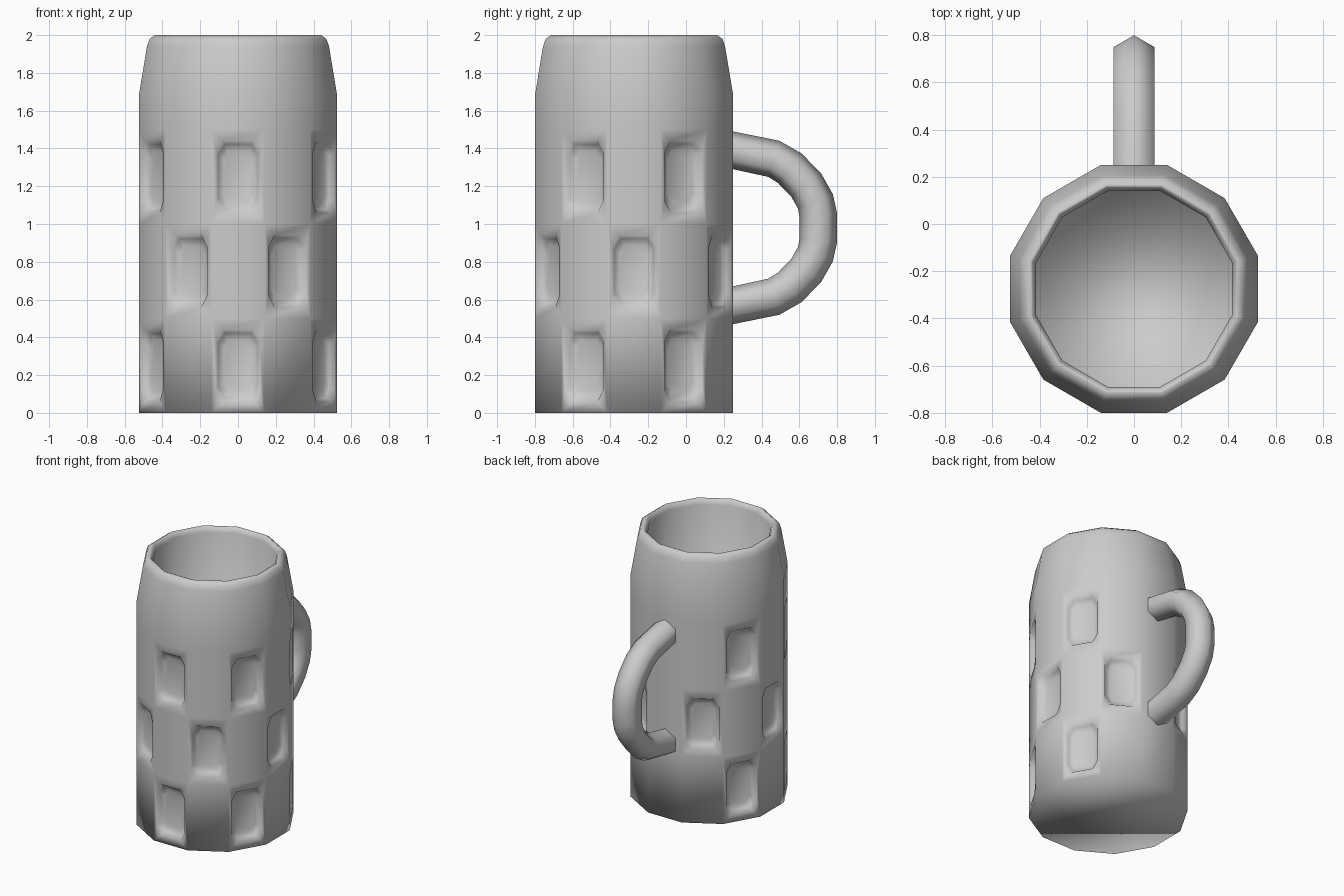
import bpy, bmesh, math
from mathutils import Vector

if "Cube" in bpy.data.objects:
    bpy.data.objects.remove(bpy.data.objects["Cube"])

N = 12
CY = -0.275
K = 1 / math.cos(math.pi / N)


def finish(bm, name):
    bmesh.ops.remove_doubles(bm, verts=bm.verts, dist=1e-5)
    bmesh.ops.recalc_face_normals(bm, faces=bm.faces)
    for f in bm.faces:
        f.smooth = True
    me = bpy.data.meshes.new(name)
    bm.to_mesh(me)
    bm.free()
    ob = bpy.data.objects.new(name, me)
    bpy.context.collection.objects.link(ob)
    return ob


def ring(bm, apothem, z):
    r = apothem * K
    verts = []
    for i in range(N):
        a = -math.pi / 2 + (i - 0.5) * 2 * math.pi / N
        verts.append(bm.verts.new((r * math.cos(a), CY + r * math.sin(a), z)))
    return verts


def bridge(bm, a, b, skip=()):
    n = len(a)
    for i in range(n):
        if i not in skip:
            j = (i + 1) % n
            bm.faces.new((a[i], a[j], b[j], b[i]))


def dimple(bm, corners):
    # sunken chamfered panel; corners: bottom left, bottom right, top right, top left
    p = [v.co.copy() for v in corners]
    c = sum(p, Vector()) / 4
    u = (p[1] - p[0]).normalized()
    w = Vector((0, 0, 1))
    n = u.cross(w)

    def octagon(hx, hz, cx, cz, depth):
        pts = [(-hx + cx, -hz), (hx - cx, -hz), (hx, -hz + cz), (hx, hz - cz),
               (hx - cx, hz), (-hx + cx, hz), (-hx, hz - cz), (-hx, -hz + cz)]
        return [bm.verts.new(c + u * x + w * z - n * depth) for x, z in pts]

    o = octagon(0.115, 0.19, 0.035, 0.06, 0.0)
    m = octagon(0.105, 0.172, 0.035, 0.058, 0.028)
    f = octagon(0.075, 0.135, 0.025, 0.045, 0.042)
    for k in range(4):
        a, b = corners[k], corners[(k + 1) % 4]
        bm.faces.new((a, b, o[2 * k + 1], o[2 * k]))
        bm.faces.new((b, o[(2 * k + 2) % 8], o[2 * k + 1]))
    bridge(bm, o, m)
    bridge(bm, m, f)
    bm.faces.new(f)


# mug body: three checkered rows, tapered neck, rounded rim, hollow inside
bm = bmesh.new()
rows = [ring(bm, 0.525, z) for z in (0, 0.5, 1.0, 1.5)]
for r in range(3):
    sunk = [i for i in range(N) if (i + r) % 2 == 0 and i != N // 2]
    bridge(bm, rows[r], rows[r + 1], sunk)
    for i in sunk:
        j = (i + 1) % N
        dimple(bm, (rows[r][i], rows[r][j], rows[r + 1][j], rows[r + 1][i]))
profile = [(0.525, 1.68), (0.482, 1.94), (0.468, 1.98), (0.44, 2.0),
           (0.43, 1.995), (0.415, 1.96), (0.415, 0.1)]
prev = rows[3]
for a, z in profile:
    cur = ring(bm, a, z)
    bridge(bm, prev, cur)
    prev = cur
bm.faces.new(prev)
bm.faces.new(rows[0][::-1])
finish(bm, "mug_body")

# handle: hexagonal section swept along a mirrored arc
upper = [(0.245, 1.391), (0.465, 1.345), (0.55, 1.295), (0.637, 1.205),
         (0.685, 1.12), (0.70, 1.05)]
path = upper + [(y, 1.96 - z) for y, z in reversed(upper)]
bm = bmesh.new()
prev = None
for i, (y, z) in enumerate(path):
    y0, z0 = path[max(i - 1, 0)]
    y1, z1 = path[min(i + 1, len(path) - 1)]
    t = Vector((0, y1 - y0, z1 - z0)).normalized()
    if i in (0, len(path) - 1):
        t = Vector((0, 1 if i == 0 else -1, 0))
    out = Vector((0, -t.z, t.y))
    cur = []
    for k in range(6):
        a = k * math.pi / 3
        cur.append(bm.verts.new(Vector((0, y, z)) + out * 0.1 * math.cos(a)
                                + Vector((0.1 * math.sin(a), 0, 0))))
    if prev:
        bridge(bm, prev, cur)
    prev = cur
finish(bm, "handle")
